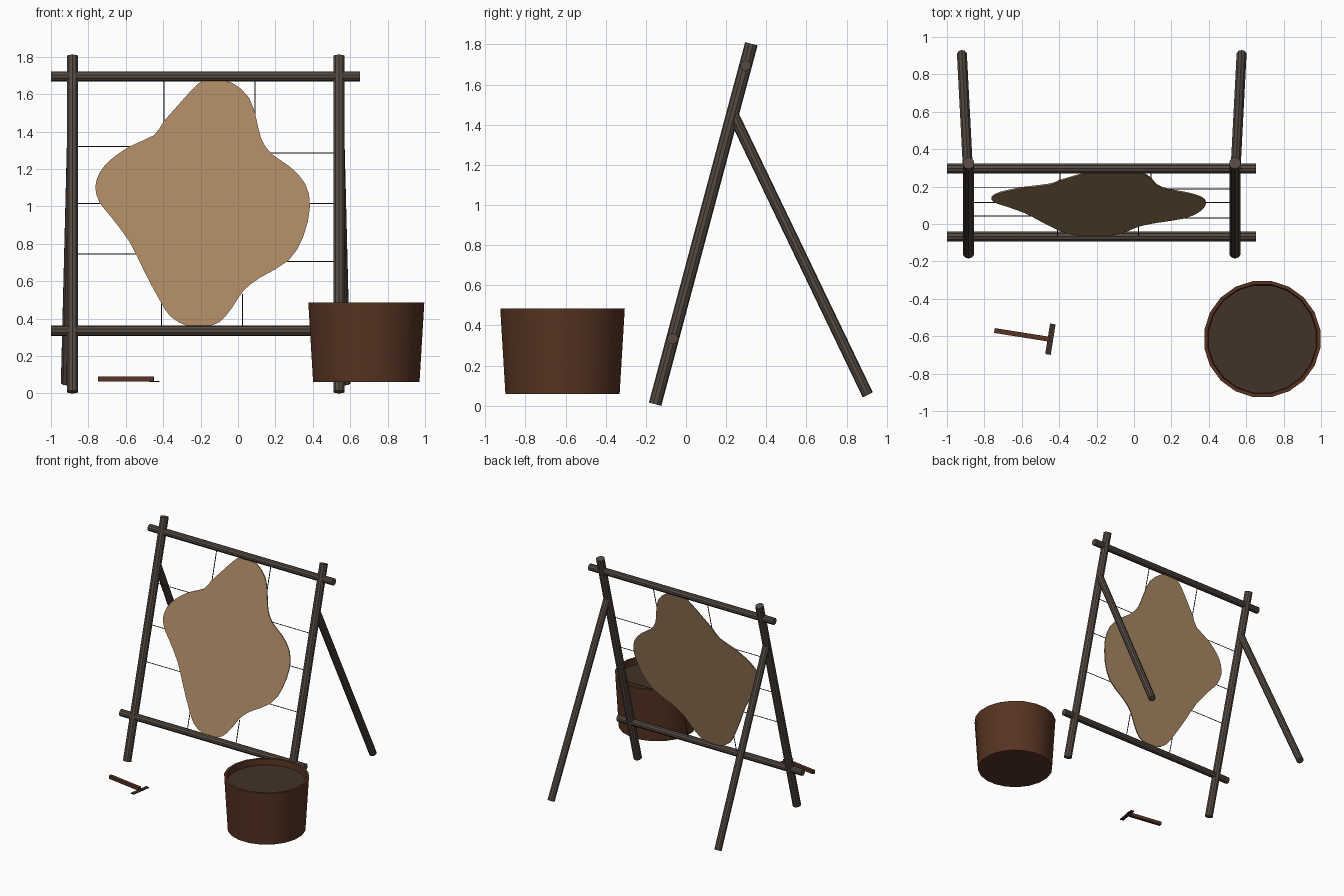
import bpy, bmesh, math
from mathutils import Vector

cube = bpy.data.objects.get("Cube")
if cube:
    bpy.data.objects.remove(cube)


def material(name, rgb):
    m = bpy.data.materials.new(name)
    m.use_nodes = True
    m.diffuse_color = (*rgb, 1)
    m.node_tree.nodes["Principled BSDF"].inputs["Base Color"].default_value = (*rgb, 1)
    return m


WOOD = material("weathered wood", (0.09, 0.068, 0.054))
HIDE = material("tanned hide", (0.40, 0.245, 0.125))
CORD = material("dark cord", (0.03, 0.025, 0.02))
BUCKET = material("red brown wood", (0.095, 0.034, 0.016))
LIQUID = material("murky liquid", (0.055, 0.032, 0.02))
BLADE = material("dark blade", (0.05, 0.028, 0.02))


def finish(name, bm, mat, smooth=None):
    bmesh.ops.recalc_face_normals(bm, faces=bm.faces)
    mesh = bpy.data.meshes.new(name)
    bm.to_mesh(mesh)
    bm.free()
    ob = bpy.data.objects.new(name, mesh)
    bpy.context.collection.objects.link(ob)
    mesh.materials.append(mat)
    if smooth:
        bpy.ops.object.select_all(action='DESELECT')
        ob.select_set(True)
        bpy.context.view_layer.objects.active = ob
        bpy.ops.object.shade_smooth_by_angle(angle=math.radians(smooth))
    return ob


def pole(name, a, b, radius, mat, sides=10):
    """Straight round bar between two points."""
    a, b = Vector(a), Vector(b)
    bm = bmesh.new()
    bmesh.ops.create_cone(bm, cap_ends=True, segments=sides, radius1=radius,
                          radius2=radius, depth=(b - a).length)
    ob = finish(name, bm, mat)
    ob.rotation_mode = 'QUATERNION'
    ob.rotation_quaternion = (b - a).to_track_quat('Z', 'Y')
    ob.location = (a + b) / 2
    return ob


def box(name, size, loc, turn, mat):
    bm = bmesh.new()
    bmesh.ops.create_cube(bm, size=1)
    bmesh.ops.scale(bm, vec=size, verts=bm.verts)
    ob = finish(name, bm, mat)
    ob.location = loc
    ob.rotation_euler.z = math.radians(turn)


def lean(x, z, offset=0):
    """Point on the tilted plane of the frame."""
    return Vector((x, -0.156 + 0.267 * z + offset, z))


# Frame: leaning posts, splayed back legs, cross rails
for side, x, splay in (("right", -0.885, -0.035), ("left", 0.54, 0.035)):
    pole(side + "_post", lean(x, 0.008), lean(x, 1.803), 0.032, WOOD)
    pole(side + "_back_leg", (x, 0.235, 1.45), (x + splay, 0.905, 0.055), 0.028, WOOD)
for name, z in (("top_rail", 1.695), ("bottom_rail", 0.335)):
    pole(name, lean(-1, z), lean(0.652, z), 0.027, WOOD)

# Stretched hide: smooth closed outline on the tilted plane
outline = [(-.13, 1.68), (-.03, 1.66), (.06, 1.58), (.10, 1.46), (.125, 1.36),
           (.18, 1.28), (.28, 1.21), (.36, 1.12), (.385, 1.0), (.35, .84),
           (.27, .71), (.12, .62), (.03, .55), (-.03, .46), (-.10, .38),
           (-.18, .358), (-.27, .36), (-.36, .41), (-.42, .50), (-.50, .65),
           (-.58, .81), (-.68, .945), (-.74, 1.02), (-.763, 1.10), (-.74, 1.18),
           (-.68, 1.25), (-.58, 1.32), (-.45, 1.38), (-.40, 1.45), (-.33, 1.53),
           (-.24, 1.63), (-.19, 1.67)]
bm = bmesh.new()
ring = []
n = len(outline)
for i in range(n):
    p0, p1, p2, p3 = (Vector(outline[(i + k) % n]) for k in (-1, 0, 1, 2))
    mid = (9 * (p1 + p2) - p0 - p3) / 16
    ring += [bm.verts.new(lean(*p, -0.004)) for p in (p1, mid)]
face = bm.faces.new(ring)
back = bmesh.ops.extrude_face_region(bm, geom=[face], use_keep_orig=True)
moved = [v for v in back["geom"] if isinstance(v, bmesh.types.BMVert)]
bmesh.ops.translate(bm, verts=moved, vec=(0, 0.008, 0))
finish("stretched_hide", bm, HIDE)

# Cords tying the hide to the frame
for i, (z, x) in enumerate(((1.32, -.56), (1.015, -.72), (.745, -.54))):
    pole(f"right_cord_{i + 1}", lean(-.87, z), lean(x, z), 0.003, CORD, 6)
for i, (z, x) in enumerate(((1.285, .17), (1.015, .37), (.705, .25))):
    pole(f"left_cord_{i + 1}", lean(x, z), lean(.53, z), 0.003, CORD, 6)
for i, (x, z) in enumerate(((-.395, 1.44), (.09, 1.47))):
    pole(f"top_cord_{i + 1}", lean(x, z), lean(x, 1.69), 0.003, CORD, 6)
for i, (x, z) in enumerate(((-.41, .50), (.025, .53))):
    pole(f"bottom_cord_{i + 1}", lean(x, .34), lean(x, z), 0.003, CORD, 6)


# Bucket: tapered wall with a rim, filled with liquid
def lathe(name, profile, mat, sides=20):
    bm = bmesh.new()
    rings = []
    for r, z in profile:
        rings.append([bm.verts.new((r * math.cos(t), r * math.sin(t), z))
                      for t in (2 * math.pi * (k + .5) / sides for k in range(sides))])
    for lo, hi in zip(rings, rings[1:]):
        for k in range(sides):
            j = (k + 1) % sides
            bm.faces.new((lo[k], lo[j], hi[j], hi[k]))
    bm.faces.new(rings[0])
    bm.faces.new(rings[-1])
    ob = finish(name, bm, mat, 30)
    ob.location = (0.686, -0.615, 0)


lathe("bucket", [(.288, .06), (.314, .485), (.295, .485), (.291, .425)], BUCKET)
lathe("bucket_liquid", [(.291, .43), (.291, .436)], LIQUID)

# Scraper lying in front: handle and crosswise blade
box("scraper_handle", (.30, .026, .026), (-.598, -.593, .077), -9, BUCKET)
box("scraper_blade", (.03, .165, .006), (-.447, -.616, .063), -9, BLADE)
